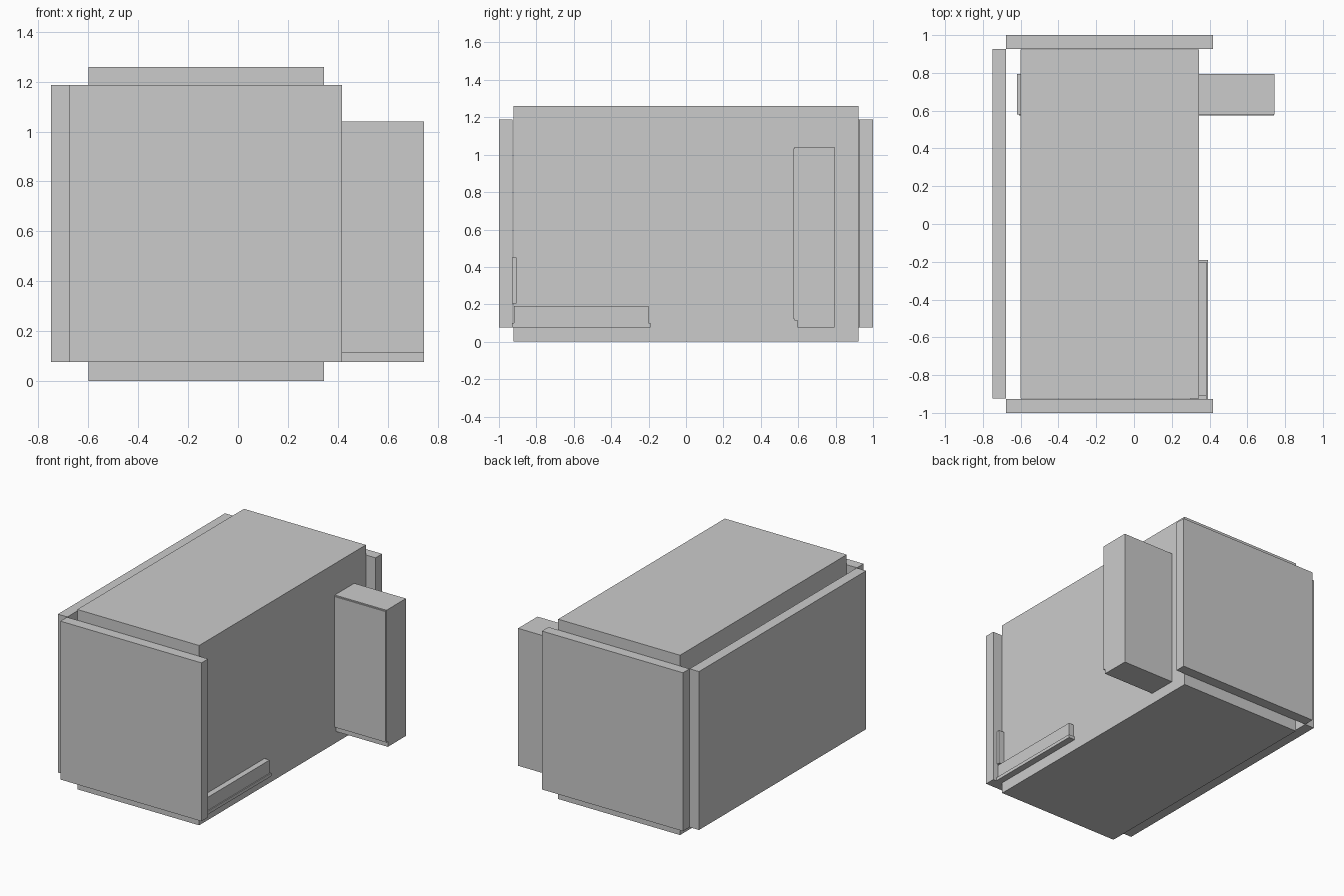
import bpy

if "Cube" in bpy.data.objects:
    bpy.data.objects.remove(bpy.data.objects["Cube"])

grey = bpy.data.materials.new("light grey")
grey.diffuse_color = (0.6, 0.6, 0.6, 1)
grey.use_nodes = True
grey.node_tree.nodes["Principled BSDF"].inputs["Base Color"].default_value = grey.diffuse_color


def box(name, x, y, z):
    """Axis-aligned box from (min, max) pairs."""
    bpy.ops.mesh.primitive_cube_add(size=1)
    ob = bpy.context.object
    ob.name = name
    for v in ob.data.vertices:
        v.co = [r[0] if c < 0 else r[1] for c, r in zip(v.co, (x, y, z))]
    ob.data.materials.append(grey)
    return ob


# Central body, running from the ground to the top
box("body", (-0.60, 0.345), (-0.923, 0.923), (0, 1.26))

# Front, back and left panels, standing clear of the ground
wall_z = (0.077, 1.187)
box("front_panel", (-0.677, 0.417), (-1.0, -0.927), wall_z)
box("back_panel", (-0.677, 0.417), (0.927, 1.0), wall_z)
box("left_panel", (-0.75, -0.677), (-0.923, 0.927), wall_z)

# Tall cabinet passing through the body, with a recessed plinth and a thin door
box("cabinet", (-0.62, 0.745), (0.58, 0.795), (0.113, 1.04))
box("cabinet_plinth", (-0.62, 0.745), (0.595, 0.795), (0.077, 0.113))
box("cabinet_door", (-0.61, 0.74), (0.574, 0.58), (0.122, 1.032))

# Low bench on the right side, with a slightly wider base
box("bench", (0.30, 0.385), (-0.92, -0.20), (0.10, 0.192))
box("bench_base", (0.30, 0.392), (-0.927, -0.19), (0.077, 0.10))

# Small upright plate in the front corner above the bench
box("upright_plate", (0.30, 0.385), (-0.927, -0.906), (0.205, 0.45))
